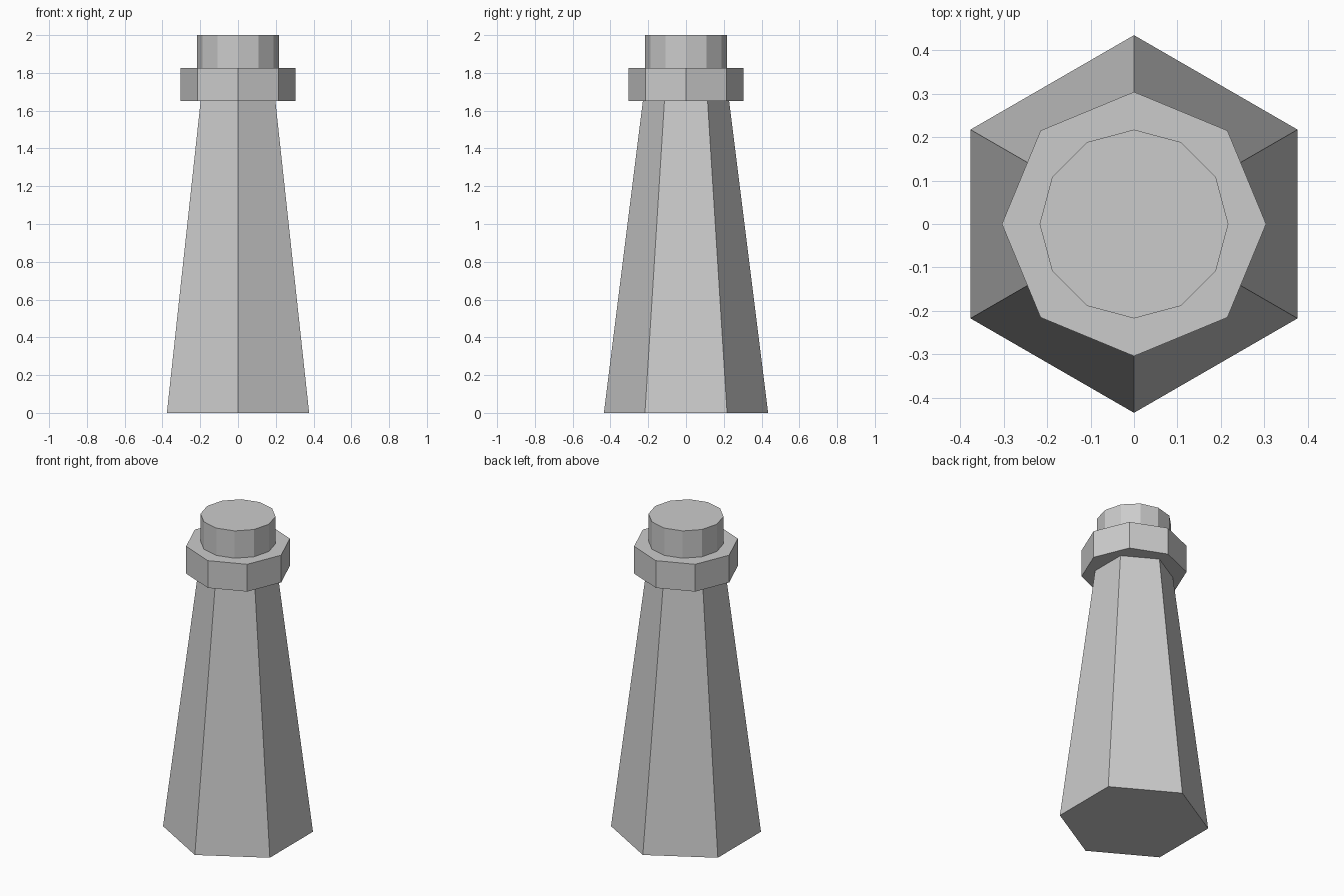
import bpy

cube = bpy.data.objects.get("Cube")
if cube:
    bpy.data.objects.remove(cube, do_unlink=True)

GREY = (0.6, 0.6, 0.6, 1.0)
stone = bpy.data.materials.new("stone_grey")
stone.use_nodes = True
stone.diffuse_color = GREY
stone.node_tree.nodes["Principled BSDF"].inputs["Base Color"].default_value = GREY

UNIT = 2 / 4.6  # base radius; the whole tower is 4.6 radii tall


def prism(name, sides, bottom_radius, top_radius, bottom, top):
    """Flat-shaded, capped prism with its first corner on the y axis."""
    bpy.ops.mesh.primitive_cone_add(
        vertices=sides, radius1=bottom_radius * UNIT, radius2=top_radius * UNIT,
        depth=(top - bottom) * UNIT, location=(0, 0, (bottom + top) / 2 * UNIT))
    part = bpy.context.object
    part.name = name
    part.data.materials.append(stone)
    return part


# Tapered shaft, its top sunk into the gallery
prism("tower_shaft", 6, 1.0, 0.5, 0.0, 4.0)
# Overhanging gallery ring
prism("gallery", 8, 0.7, 0.7, 3.8, 4.2)
# Lamp room on top
prism("lamp_room", 12, 0.5, 0.5, 4.2, 4.6)
